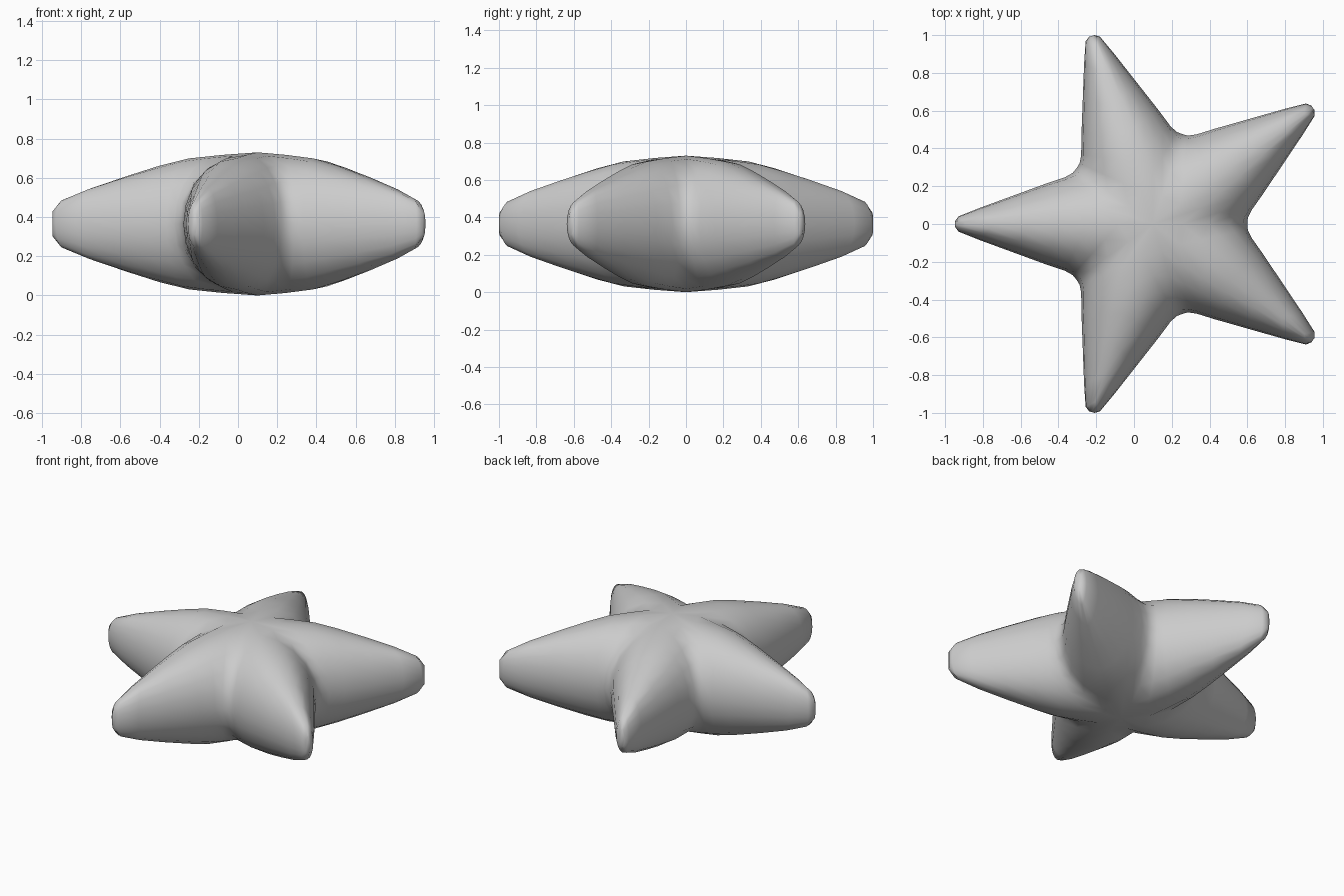
import bpy, bmesh
from math import sin, cos, tan, pi, radians

if "Cube" in bpy.data.objects:
    bpy.data.objects.remove(bpy.data.objects["Cube"])

CENTRE = (0.1, 0.0, 0.365)
SEGMENTS = 20

# Arm rings from tip to core: ridge radius, half height, side radius, half width
seam = 0.405
RINGS = [
    (1.047, 0.062, 1.047, 0.015),
    (0.99, 0.124, 1.03, 0.04),
    (0.84, 0.185, 0.92, 0.084),
    (0.66, 0.246, 0.74, 0.15),
    (0.50, 0.297, 0.56, 0.216),
    (0.35, 0.334, 0.465, 0.248),
    (0.18, 0.352, 0.425, 0.27),
    (0.0, 0.365, seam, seam * tan(radians(36))),
]


def add_arm(bm, angle):
    """One tapering arm with elliptical rings that tilt into the seams."""
    loops = []
    for ridge, height, side, width in RINGS:
        loop = []
        for i in range(SEGMENTS):
            t = 2 * pi * i / SEGMENTS
            x = ridge + (side - ridge) * abs(sin(t))
            y = width * sin(t)
            loop.append(bm.verts.new((
                CENTRE[0] + x * cos(angle) - y * sin(angle),
                CENTRE[1] + x * sin(angle) + y * cos(angle),
                CENTRE[2] + height * cos(t))))
        loops.append(loop)
    bm.faces.new(loops[0])
    for a, b in zip(loops, loops[1:]):
        for i in range(SEGMENTS):
            j = (i + 1) % SEGMENTS
            bm.faces.new((a[i], a[j], b[j], b[i]))


# Five arms welded into one starfish-like body
bm = bmesh.new()
for k in range(5):
    add_arm(bm, pi + k * 2 * pi / 5)
bmesh.ops.remove_doubles(bm, verts=bm.verts, dist=0.0005)
bmesh.ops.recalc_face_normals(bm, faces=bm.faces)
for f in bm.faces:
    f.smooth = True
mesh = bpy.data.meshes.new("star_body")
bm.to_mesh(mesh)
bm.free()
star = bpy.data.objects.new("star_body", mesh)
bpy.context.collection.objects.link(star)
